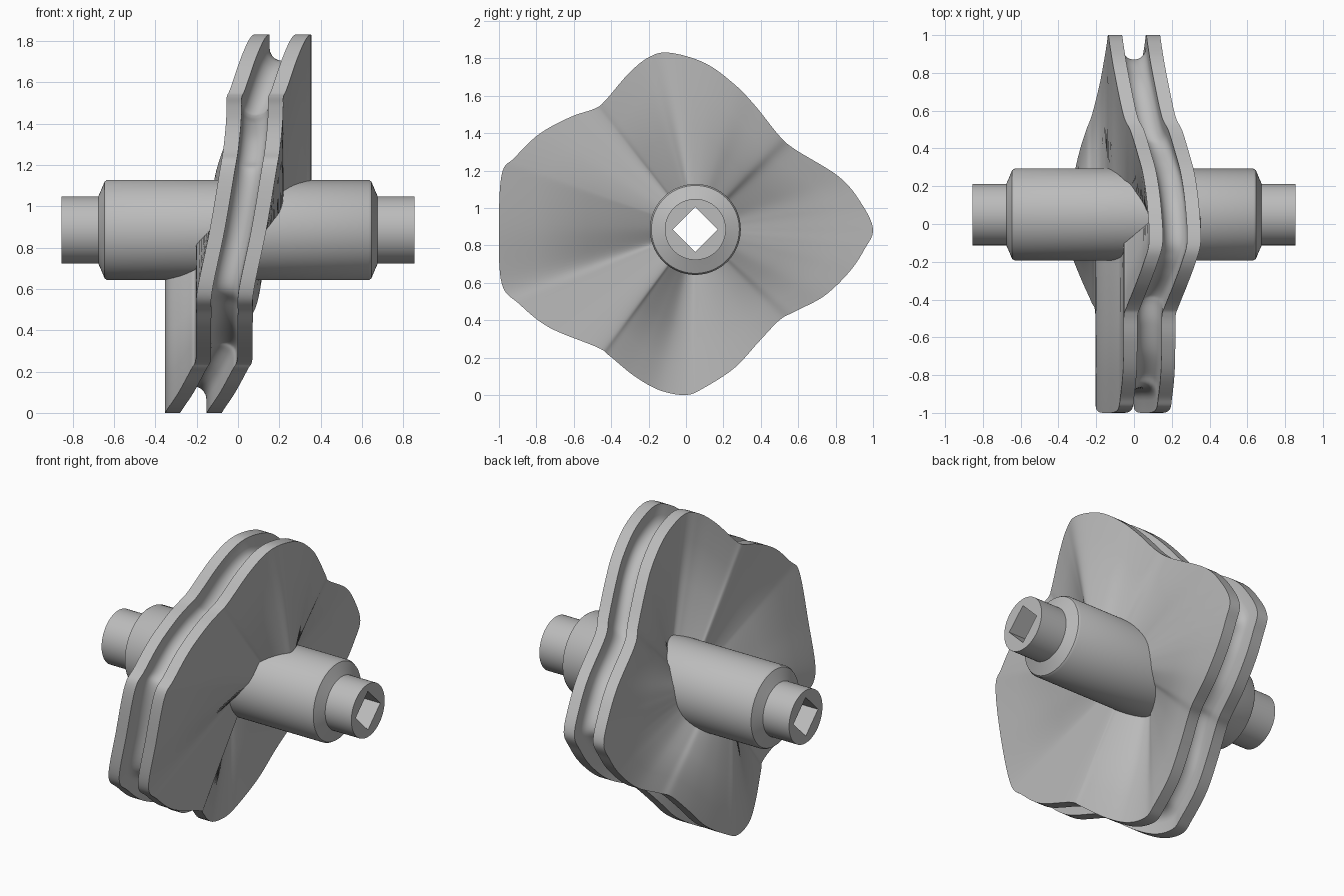
import bpy, bmesh, math
from mathutils import Vector

cube = bpy.data.objects.get("Cube")
if cube:
    bpy.data.objects.remove(cube, do_unlink=True)

AXIS_Y, AXIS_Z = 0.05, 0.885   # shaft axis, running along x

steel = bpy.data.materials.new("grey_steel")
steel.use_nodes = True
steel.diffuse_color = (0.5, 0.5, 0.5, 1)
steel.node_tree.nodes["Principled BSDF"].inputs["Base Color"].default_value = (0.5, 0.5, 0.5, 1)


def ring_solid(name, sections, angle):
    """Skin closed cross-sections that run in a closed loop."""
    bm = bmesh.new()
    rings = [[bm.verts.new(p) for p in section] for section in sections]
    for i, ring in enumerate(rings):
        following = rings[(i + 1) % len(rings)]
        for j in range(len(ring)):
            k = (j + 1) % len(ring)
            bm.faces.new((ring[j], ring[k], following[k], following[j]))
    bmesh.ops.recalc_face_normals(bm, faces=bm.faces)
    mesh = bpy.data.meshes.new(name)
    bm.to_mesh(mesh)
    bm.free()
    mesh.materials.append(steel)
    obj = bpy.data.objects.new(name, mesh)
    bpy.context.collection.objects.link(obj)
    bpy.ops.object.select_all(action='DESELECT')
    obj.select_set(True)
    bpy.context.view_layer.objects.active = obj
    bpy.ops.object.shade_smooth_by_angle(angle=math.radians(angle))
    return obj


def smooth_loop(points, steps):
    """Closed Catmull-Rom curve through the points."""
    out, n = [], len(points)
    for i in range(n):
        a, b, c, d = (Vector(points[(i + o) % n]) for o in (-1, 0, 1, 2))
        for s in range(steps):
            t = s / steps
            out.append(0.5 * (2 * b + (c - a) * t + (2 * a - 5 * b + 4 * c - d) * t * t
                              + (3 * b - a - 3 * c + d) * t ** 3))
    return out


# Wavy cam disc: rim centre line as (x, y, z)
rim_points = [
    (0, 1, .885), (.01, .94, 1.02), (.03, .82, 1.165), (.08, .58, 1.315),
    (.118, .495, 1.39), (.155, .375, 1.54), (.185, .26, 1.66), (.207, .1, 1.775),
    (.217, -.09, 1.83), (.19, -.2, 1.805), (.15, -.31, 1.715), (.1, -.435, 1.57),
    (.083, -.49, 1.53), (.082, -.62, 1.485), (.078, -.785, 1.395), (.065, -.915, 1.27),
    (.05, -.985, 1.18), (0, -1, .885), (-.06, -.985, .595), (-.065, -.89, .485),
    (-.066, -.73, .36), (-.068, -.475, .255), (-.09, -.41, .21), (-.15, -.275, .1),
    (-.2, -.14, .025), (-.217, 0, 0), (-.205, .1, .04), (-.18, .26, .145),
    (-.15, .39, .285), (-.115, .5, .4), (-.085, .58, .445), (-.045, .74, .53),
    (-.02, .875, .66), (-.007, .955, .78)]

HALF, GROOVE, DEPTH, CORE = 0.137, 0.064, 0.13, 0.12
# Radial section as (x offset, depth below rim): two flanges and a round-bottomed groove
section = [(-HALF, 0), (-GROOVE, 0)]
for i in range(11):
    a = math.pi * i / 10
    section.append((-GROOVE * math.cos(a), DEPTH - GROOVE + GROOVE * math.sin(a)))
section += [(GROOVE, 0), (HALF, 0)]

cam_sections = []
for p in smooth_loop(rim_points, 8):
    radial = Vector((0, p.y - AXIS_Y, p.z - AXIS_Z))
    reach = radial.length
    radial.normalize()
    section_here = [p + Vector((x, 0, 0)) - radial * d for x, d in section]
    for x, radii in ((HALF, (.8, .5, .25)), (-HALF, (.25, .5, .8))):
        for f in radii:
            r = CORE + (reach - CORE) * (f if f != .25 else 0)
            section_here.append(Vector((p.x + x, AXIS_Y, AXIS_Z)) + radial * r)
    cam_sections.append(section_here)
ring_solid("cam_disc", cam_sections, 30)

# Stepped shaft with a square through-bore standing on its corner
BORE = 0.12
half_profile = [(.632, .243), (.645, .235), (.664, .19), (.676, .163), (.855, .163)]
outer = [(-x, r) for x, r in reversed(half_profile)] + half_profile
shaft_sections = []
for i in range(96):
    a = math.tau * i / 96
    c, s = math.cos(a), math.sin(a)
    bore = BORE / (abs(c) + abs(s))
    profile = [(-.855, bore)] + outer + [(.855, bore)]
    shaft_sections.append([(x, AXIS_Y + r * c, AXIS_Z + r * s) for x, r in profile])
ring_solid("shaft", shaft_sections, 35)
